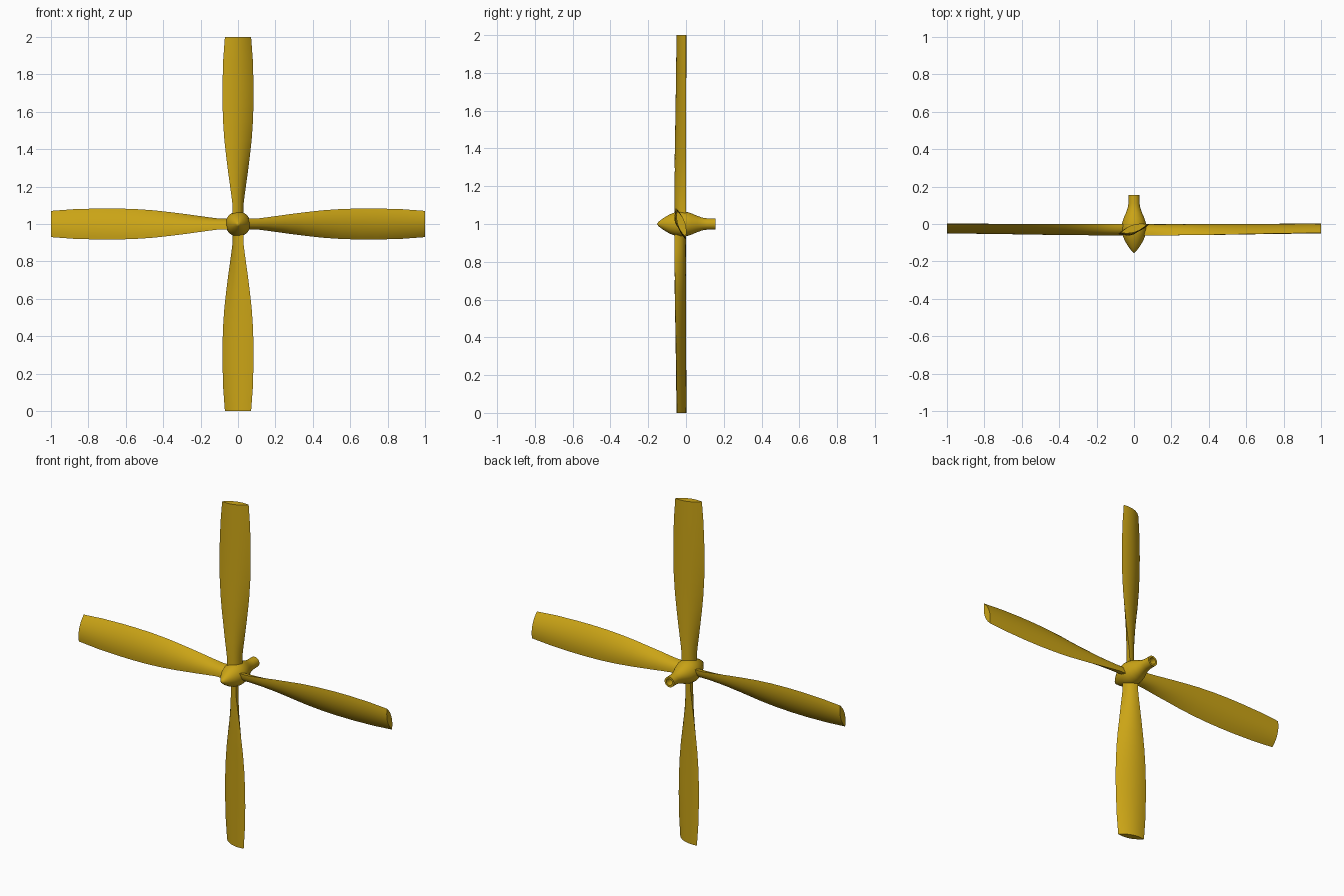
import bpy, bmesh, math
from mathutils import Matrix, Vector

cube = bpy.data.objects.get("Cube")
if cube:
    bpy.data.objects.remove(cube, do_unlink=True)

COLOUR = (0.60, 0.375, 0.008, 1)
gold = bpy.data.materials.new("golden_yellow")
gold.use_nodes = True
gold.diffuse_color = COLOUR
gold.node_tree.nodes["Principled BSDF"].inputs["Base Color"].default_value = COLOUR

CENTRE = Vector((0, 0, 1))


def make_object(name, bm):
    bmesh.ops.recalc_face_normals(bm, faces=bm.faces)
    mesh = bpy.data.meshes.new(name)
    bm.to_mesh(mesh)
    bm.free()
    mesh.materials.append(gold)
    obj = bpy.data.objects.new(name, mesh)
    bpy.context.collection.objects.link(obj)
    bpy.ops.object.select_all(action="DESELECT")
    obj.select_set(True)
    bpy.context.view_layer.objects.active = obj
    bpy.ops.object.shade_smooth_by_angle(angle=math.radians(40))
    return obj


# Hub: turned profile (y, radius) from pointed nose to hollow tail
PROFILE = [(-0.155, 0), (-0.145, 0.012), (-0.12, 0.031), (-0.09, 0.049),
           (-0.06, 0.061), (-0.03, 0.067), (0, 0.065), (0.03, 0.056),
           (0.06, 0.043), (0.085, 0.034), (0.11, 0.03), (0.155, 0.03),
           (0.155, 0.019), (0.11, 0.019), (0.11, 0)]
bm = bmesh.new()
verts = [bm.verts.new((r, y, 0)) for y, r in PROFILE]
edges = [bm.edges.new(pair) for pair in zip(verts, verts[1:])]
bmesh.ops.spin(bm, geom=verts + edges, axis=(0, 1, 0), cent=(0, 0, 0),
               angle=math.tau, steps=32)
bmesh.ops.remove_doubles(bm, verts=bm.verts, dist=0.0005)
bmesh.ops.translate(bm, verts=bm.verts, vec=CENTRE)
make_object("hub", bm)

# Blade stations: distance out, half width, half depth of the twisted chord
STATIONS = [(0.03, 0.028, 0.03), (0.1, 0.029, 0.03), (0.15, 0.035, 0.03),
            (0.2, 0.042, 0.03), (0.28, 0.053, 0.029), (0.36, 0.063, 0.029),
            (0.45, 0.073, 0.028), (0.55, 0.08, 0.027), (0.65, 0.083, 0.026),
            (0.75, 0.083, 0.025), (0.88, 0.079, 0.024), (1, 0.07, 0.023)]
SIDE = 10       # segments along each face of the section
BULGE = 0.02    # half thickness of the section


def section(dist, half_width, half_depth):
    """Lens section whose upper edge leans forward."""
    chord = Vector((0, -half_depth, half_width))
    normal = Vector((0, half_width, half_depth)).normalized()
    middle = Vector((dist, -half_depth - 0.001, 0))
    points = []
    for i in range(2 * SIDE):
        t = 1 - 2 * (i % SIDE) / SIDE
        side = 1 if i < SIDE else -1
        points.append(middle + chord * t * side + normal * side * BULGE * (1 - t * t))
    return points


def build_blade(name, angle):
    bm = bmesh.new()
    rings = [[bm.verts.new(p) for p in section(*s)] for s in STATIONS]
    for a, b in zip(rings, rings[1:]):
        for i in range(len(a)):
            j = (i + 1) % len(a)
            bm.faces.new((a[i], a[j], b[j], b[i]))
    bm.faces.new(rings[0])
    bm.faces.new(rings[-1])
    bm.transform(Matrix.Translation(CENTRE) @ Matrix.Rotation(-angle, 4, "Y"))
    make_object(name, bm)


# Four blades around the hub
for i, name in enumerate(("left_blade", "top_blade", "right_blade", "bottom_blade")):
    build_blade(name, i * math.pi / 2)
